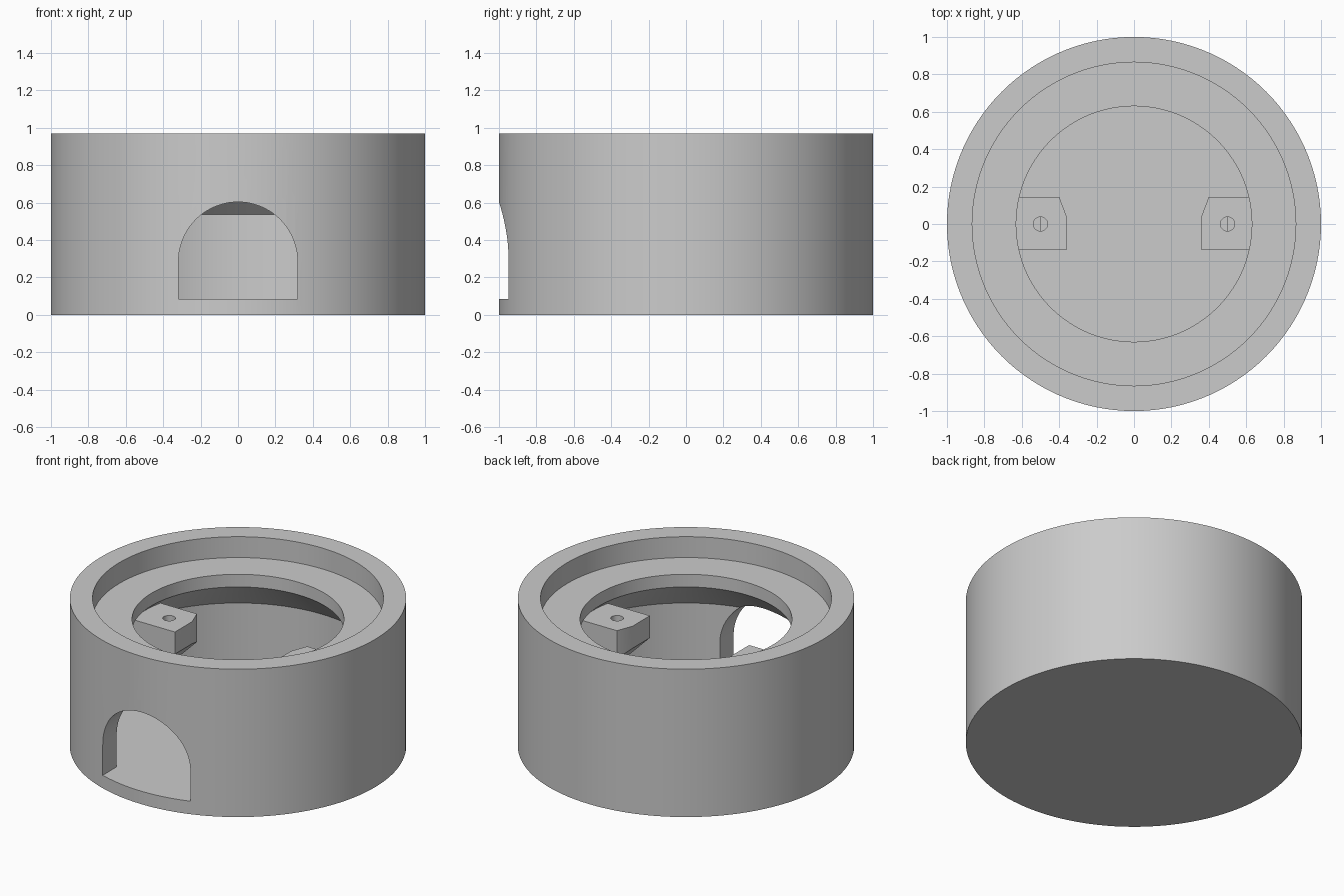
import bpy, bmesh, math
from mathutils import Matrix

if "Cube" in bpy.data.objects:
    bpy.data.objects.remove(bpy.data.objects["Cube"], do_unlink=True)

grey = bpy.data.materials.new("plain grey")
grey.use_nodes = True
grey.diffuse_color = (0.6, 0.6, 0.6, 1)
grey.node_tree.nodes["Principled BSDF"].inputs["Base Color"].default_value = (0.6, 0.6, 0.6, 1)

SEGMENTS = 120
FLOOR = 0.085


def finish(name, bm):
    bmesh.ops.recalc_face_normals(bm, faces=bm.faces)
    mesh = bpy.data.meshes.new(name)
    bm.to_mesh(mesh)
    bm.free()
    mesh.materials.append(grey)
    obj = bpy.data.objects.new(name, mesh)
    bpy.context.collection.objects.link(obj)
    return obj


def select_only(obj):
    bpy.ops.object.select_all(action='DESELECT')
    obj.select_set(True)
    bpy.context.view_layer.objects.active = obj


def lathe(name, profile):
    """Revolve (radius, z) points that start and end on the axis."""
    bm = bmesh.new()
    verts = [bm.verts.new((r, 0, z)) for r, z in profile]
    edges = [bm.edges.new(pair) for pair in zip(verts, verts[1:])]
    bmesh.ops.spin(bm, geom=verts + edges, axis=(0, 0, 1), cent=(0, 0, 0),
                   angle=math.tau, steps=SEGMENTS)
    bmesh.ops.remove_doubles(bm, verts=bm.verts, dist=1e-4)
    return finish(name, bm)


def prism(outline, y0, y1):
    """Extrude an (x, z) outline along y."""
    bm = bmesh.new()
    face = bm.faces.new([bm.verts.new((x, y0, z)) for x, z in outline])
    out = bmesh.ops.extrude_face_region(bm, geom=[face])["geom"]
    moved = [v for v in out if isinstance(v, bmesh.types.BMVert)]
    bmesh.ops.translate(bm, verts=moved, vec=(0, y1 - y0, 0))
    return bm


def cut(obj, cutter):
    cutter.hide_render = True
    mod = obj.modifiers.new("cut", 'BOOLEAN')
    mod.operation, mod.solver, mod.object = 'DIFFERENCE', 'EXACT', cutter
    select_only(obj)
    bpy.ops.object.modifier_apply(modifier=mod.name)
    bpy.data.objects.remove(cutter, do_unlink=True)


def smooth(obj):
    select_only(obj)
    bpy.ops.object.shade_smooth_by_angle(angle=math.radians(25))


# Round housing: lip, inner ledge, sloped ceiling, cavity and floor
housing = lathe("housing", [
    (0, 0), (1, 0), (1, 0.97), (0.865, 0.97), (0.865, 0.833), (0.63, 0.833),
    (0.63, 0.75), (0.865, 0.535), (0.865, FLOOR), (0, FLOOR)])

# Arched doorway through the front wall, level with the floor
HALF, SPRING = 0.318, 0.285
arch = [(HALF * math.cos(math.pi * i / 40), SPRING + HALF * math.sin(math.pi * i / 40))
        for i in range(41)]
doorway = prism([(-HALF, FLOOR), (HALF, FLOOR)] + arch, -1.2, -0.6)
cut(housing, finish("doorway_cutter", doorway))
smooth(housing)

# Pair of screw brackets with sloped undersides and one clipped corner
for side, label in ((1, "left"), (-1, "right")):
    outline = [(0.36, 0.705), (0.36, 0.56), (0.9, 0.02), (0.9, 0.705)]
    bm = prism([(side * x, z) for x, z in outline], -0.14, 0.145)
    bmesh.ops.bisect_plane(bm, geom=bm.verts[:] + bm.edges[:] + bm.faces[:],
                           plane_co=(side * 0.36, 0.04, 0),
                           plane_no=(side * -0.105, 0.04, 0), clear_outer=True)
    bmesh.ops.holes_fill(bm, edges=[e for e in bm.edges if e.is_boundary], sides=0)
    bracket = finish(label + "_bracket", bm)

    hole = bmesh.new()
    bmesh.ops.create_cone(hole, cap_ends=True, segments=32, radius1=0.038, radius2=0.038,
                          depth=0.38, matrix=Matrix.Translation((side * 0.5, 0, 0.61)))
    cut(bracket, finish("screw_hole_cutter", hole))
    smooth(bracket)
